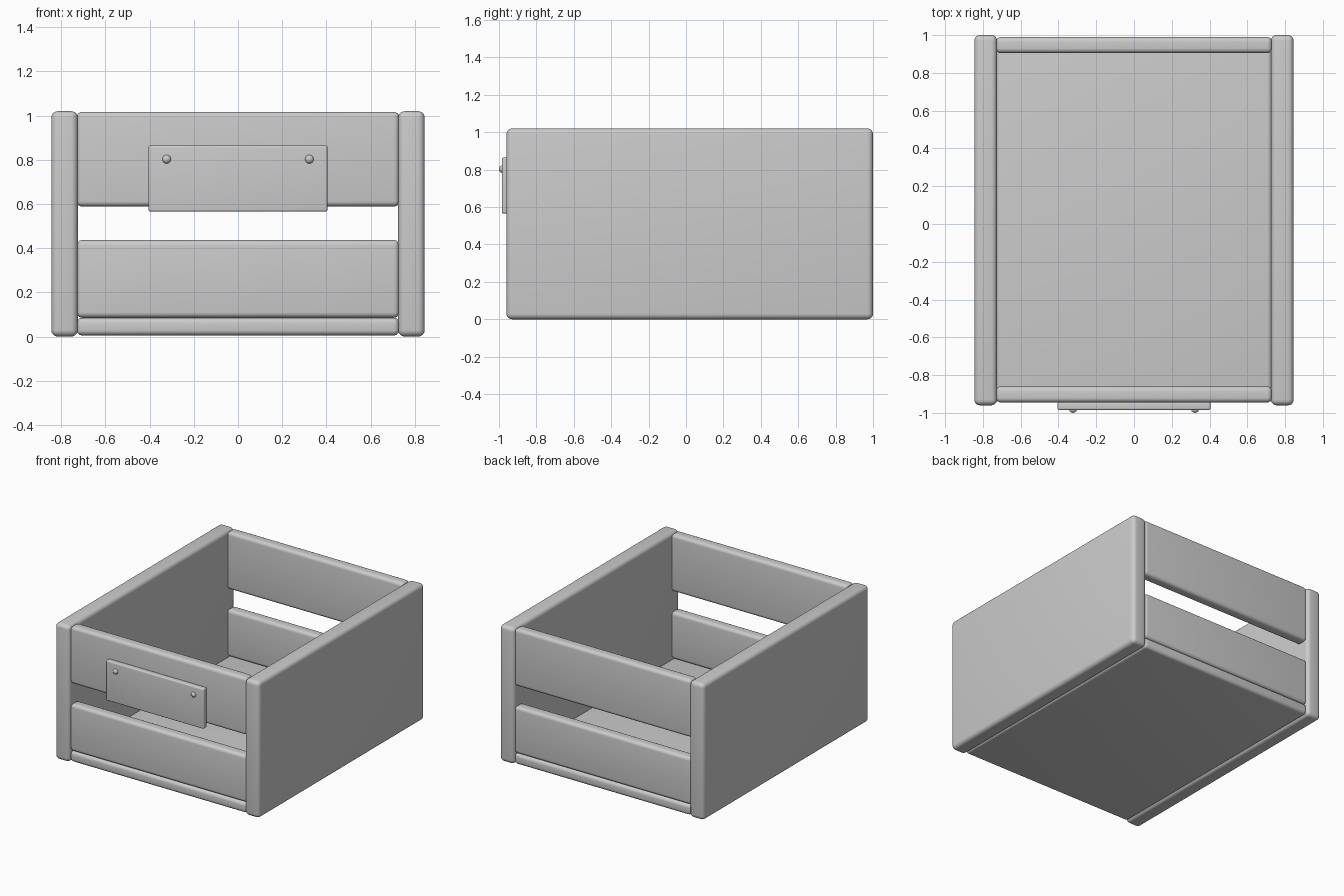
import bpy
import math

cube = bpy.data.objects.get("Cube")
if cube:
    bpy.data.objects.remove(cube, do_unlink=True)

# One plain grey for the whole crate
grey = bpy.data.materials.new("light grey")
grey.use_nodes = True
color = (0.6, 0.6, 0.6, 1)
grey.diffuse_color = color
grey.node_tree.nodes["Principled BSDF"].inputs["Base Color"].default_value = color


def finish(obj, name):
    obj.name = name
    obj.data.materials.append(grey)
    bpy.ops.object.shade_smooth_by_angle(angle=math.radians(40))


def board(name, x, y, z, radius):
    """Round-edged board filling the given (low, high) ranges."""
    ranges = (x, y, z)
    bpy.ops.mesh.primitive_cube_add(size=1, location=[(a + b) / 2 for a, b in ranges])
    obj = bpy.context.object
    obj.scale = [b - a for a, b in ranges]
    bpy.ops.object.transform_apply(location=False, rotation=False, scale=True)
    bevel = obj.modifiers.new("rounded edges", "BEVEL")
    bevel.width = radius
    bevel.segments = 5
    bpy.ops.object.modifier_apply(modifier=bevel.name)
    finish(obj, name)


# Solid side panels
board("left_side", (0.725, 0.845), (-0.96, 1.0), (0.0, 1.02), 0.03)
board("right_side", (-0.845, -0.725), (-0.96, 1.0), (0.0, 1.02), 0.03)

# Floor
inner = (-0.73, 0.73)
board("floor", inner, (-0.945, 0.99), (0.005, 0.085), 0.025)

# Two slats at each end
for end, depth in (("front", (-0.945, -0.86)), ("back", (0.905, 0.99))):
    board(end + "_lower_slat", inner, depth, (0.085, 0.437), 0.025)
    board(end + "_upper_slat", inner, depth, (0.588, 1.017), 0.025)

# Label plate with two small screws
board("label_plate", (-0.405, 0.405), (-0.985, -0.943), (0.565, 0.865), 0.01)
for side, x in (("left", 0.323), ("right", -0.323)):
    bpy.ops.mesh.primitive_uv_sphere_add(segments=12, ring_count=8, radius=1,
                                         location=(x, -0.983, 0.803))
    screw = bpy.context.object
    screw.scale = (0.02, 0.017, 0.02)
    bpy.ops.object.transform_apply(location=False, rotation=False, scale=True)
    finish(screw, side + "_screw")
